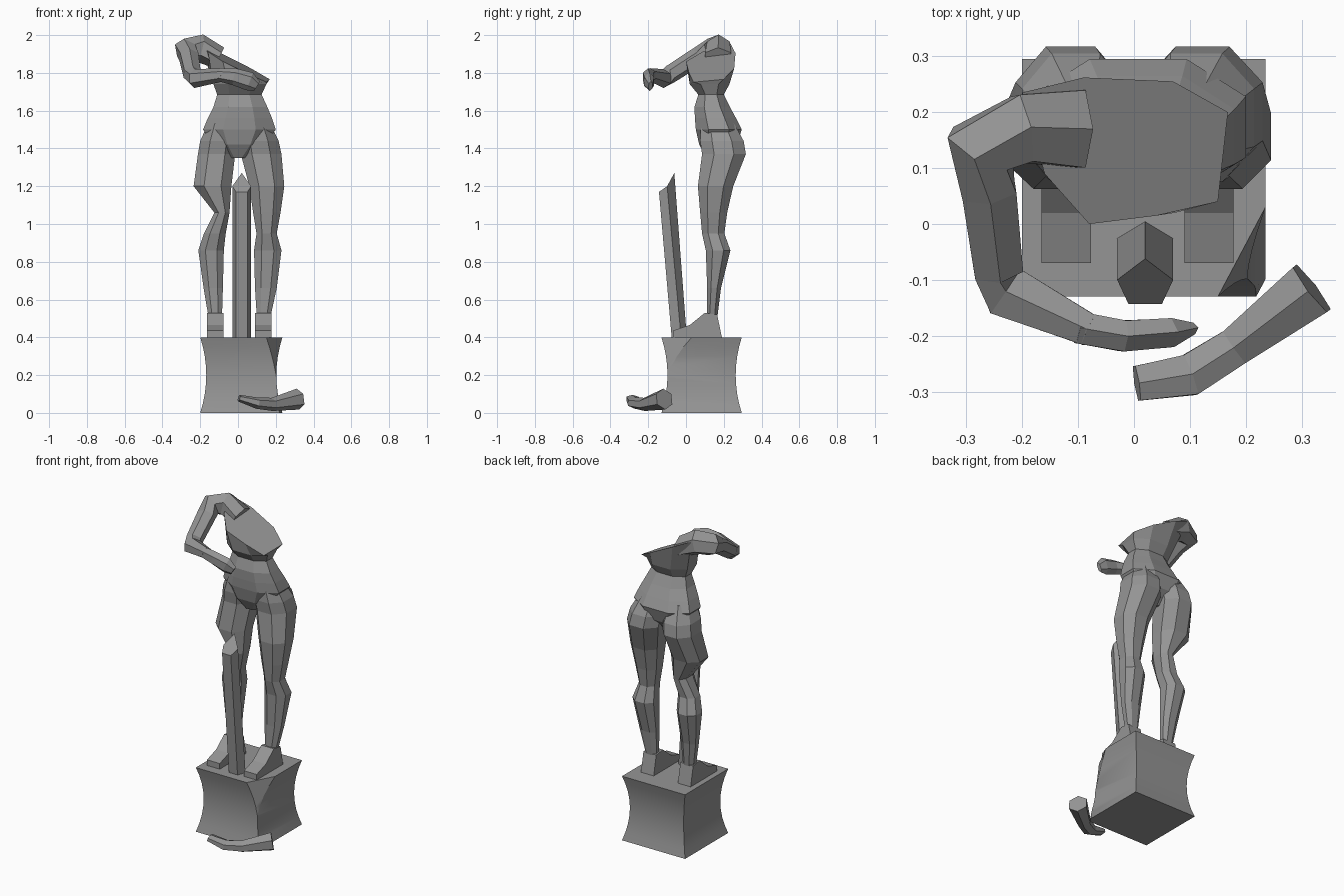
import bpy, bmesh, math
from mathutils import Vector

cube = bpy.data.objects.get("Cube")
if cube:
    bpy.data.objects.remove(cube, do_unlink=True)

stone = bpy.data.materials.new("grey_stone")
stone.use_nodes = True
stone.diffuse_color = (0.3, 0.3, 0.3, 1)
stone.node_tree.nodes["Principled BSDF"].inputs["Base Color"].default_value = (0.3, 0.3, 0.3, 1)


def finish(name, bm, smooth=False):
    bmesh.ops.recalc_face_normals(bm, faces=bm.faces)
    mesh = bpy.data.meshes.new(name)
    bm.to_mesh(mesh)
    bm.free()
    mesh.materials.append(stone)
    obj = bpy.data.objects.new(name, mesh)
    bpy.context.collection.objects.link(obj)
    if smooth:
        bpy.ops.object.select_all(action='DESELECT')
        obj.select_set(True)
        bpy.context.view_layer.objects.active = obj
        bpy.ops.object.shade_smooth_by_angle(angle=math.radians(30))
    return obj


def loft(rings):
    """Skin a list of equal-length point rings and cap both ends."""
    bm = bmesh.new()
    loops = [[bm.verts.new(p) for p in ring] for ring in rings]
    for a, b in zip(loops, loops[1:]):
        for i in range(len(a)):
            j = (i + 1) % len(a)
            bm.faces.new((a[i], a[j], b[j], b[i]))
    bm.faces.new(loops[0])
    bm.faces.new(loops[-1])
    return bm


K = 0.45
OCTAGON = [(1, -K), (1, K), (K, 1), (-K, 1), (-1, K), (-1, -K), (-K, -1), (K, -1)]


def section(z, x0, x1, y0, y1, shape=OCTAGON):
    """Level ring filling the given x and y extents."""
    return [Vector(((x0 + x1) / 2 + u * (x1 - x0) / 2,
                    (y0 + y1) / 2 + v * (y1 - y0) / 2, z)) for u, v in shape]


def limb(name, path, sides=6):
    """Faceted tube; each path entry is x, y, z, half width, half height."""
    pts = [Vector(p[:3]) for p in path]
    rings = []
    for i, p in enumerate(pts):
        t = (pts[min(i + 1, len(pts) - 1)] - pts[max(i - 1, 0)]).normalized()
        side = t.cross(Vector((0, 0, 1))).normalized()
        up = side.cross(t)
        w, h = path[i][3:]
        angles = [math.tau * (k + 0.5) / sides for k in range(sides)]
        rings.append([p + side * w * math.cos(a) + up * h * math.sin(a) for a in angles])
    return finish(name, loft(rings))


# Pedestal with hollowed sides and a broken front corner
SQUARE = [(-1, -1), (1, -1), (1, 1), (-1, 1)]
rings = []
for k in range(9):
    z = 0.4 * k / 8
    d = 0.032 * (1 - abs(k / 4 - 1) ** 2)
    rings.append(section(z, -0.2 + d, 0.235 - d, -0.13 + d, 0.295 - d, SQUARE))
bm = loft(rings)
a, b, c = Vector((0.15, -0.13, 0.4)), Vector((0.235, 0.03, 0.4)), Vector((0.203, -0.098, 0.19))
normal = (b - a).cross(c - a).normalized()
if normal.x < 0:
    normal.negate()
cut = bmesh.ops.bisect_plane(bm, geom=bm.verts[:] + bm.edges[:] + bm.faces[:],
                             plane_co=a, plane_no=normal, clear_outer=True)
bmesh.ops.holes_fill(bm, edges=[e for e in cut["geom_cut"] if isinstance(e, bmesh.types.BMEdge)])
finish("pedestal", bm, smooth=True)

# Torso, ending in a slanted break across the left shoulder and neck
torso = [section(*r) for r in [
    (1.35, -0.045, 0.045, 0.11, 0.2),
    (1.42, -0.13, 0.14, 0.07, 0.27),
    (1.5, -0.185, 0.2, 0.052, 0.295),
    (1.56, -0.16, 0.18, 0.047, 0.265),
    (1.62, -0.13, 0.155, 0.045, 0.232),
    (1.685, -0.11, 0.125, 0.065, 0.2),
    (1.74, -0.13, 0.15, 0.02, 0.23),
]]
OUTLINE = [(0.15, 0.04), (0.168, 0.2), (0.07, 0.255), (-0.09, 0.262),
           (-0.2, 0.235), (-0.16, 0.09), (-0.08, 0.0), (0.04, 0.015)]
torso.append([Vector((x, y, 1.82 - 0.5 * x + 0.15 * y)) for x, y in OUTLINE])
finish("torso", loft(torso))

# Legs: height, outer and inner distance for right and left leg, front, back
LEG = [
    (1.54, 0.155, 0.03, 0.165, 0.03, 0.08, 0.25),
    (1.44, 0.2, 0.008, 0.215, 0.008, 0.075, 0.305),
    (1.37, 0.212, 0.015, 0.23, 0.015, 0.085, 0.317),
    (1.2, 0.235, 0.035, 0.245, 0.06, 0.063, 0.25),
    (1.06, 0.125, 0.045, 0.225, 0.08, 0.075, 0.218),
    (0.95, 0.18, 0.065, 0.205, 0.098, 0.085, 0.203),
    (0.86, 0.21, 0.075, 0.23, 0.085, 0.105, 0.235),
    (0.66, 0.182, 0.08, 0.205, 0.09, 0.112, 0.185),
    (0.5, 0.155, 0.085, 0.17, 0.1, 0.11, 0.165),
    (0.42, 0.155, 0.085, 0.17, 0.1, 0.11, 0.18),
]
FOOT = [(-0.07, 0.4), (-0.07, 0.435), (0.02, 0.465), (0.1, 0.53), (0.165, 0.52), (0.19, 0.4)]
for side, sign, col in (("right", -1, 1), ("left", 1, 3)):
    rings = [section(r[0], *sorted((sign * r[col], sign * r[col + 1])), r[5], r[6]) for r in LEG]
    finish(side + "_leg", loft(rings))
    inner, outer = (0.077, 0.165) if sign < 0 else (0.09, 0.178)
    finish(side + "_foot", loft([[(sign * x, y, z) for y, z in FOOT] for x in (inner, outer)]))

# Bent right arm reaching across the chest
limb("right_arm", [
    (-0.1, 0.17, 1.88, 0.08, 0.06),
    (-0.2, 0.17, 1.93, 0.07, 0.075),
    (-0.275, 0.135, 1.92, 0.07, 0.065),
    (-0.26, 0.06, 1.885, 0.056, 0.05),
    (-0.243, -0.08, 1.795, 0.05, 0.048),
    (-0.23, -0.12, 1.77, 0.055, 0.05),
    (-0.08, -0.19, 1.79, 0.033, 0.035),
])
limb("right_hand", [
    (-0.1, -0.185, 1.79, 0.033, 0.035),
    (-0.02, -0.2, 1.78, 0.032, 0.045),
    (0.06, -0.195, 1.755, 0.03, 0.05),
    (0.1, -0.188, 1.73, 0.012, 0.03),
])

# Leaning support post with a slanted tip
WIDTHS = (0, 0.05, 0.03, -0.03, -0.05)


def post_ring(back, mid, front):
    depth = (back, mid, front, front, mid)
    return [(0.02 + w, y, z) for w, (y, z) in zip(WIDTHS, depth)]


finish("support_post", loft([
    post_ring((0.005, 0.39), (-0.025, 0.39), (-0.075, 0.39)),
    post_ring((-0.062, 1.27), (-0.1, 1.2), (-0.143, 1.17)),
]))

# Broken left arm lying at the foot of the pedestal
limb("fallen_arm", [
    (0.005, -0.285, 0.078, 0.036, 0.018),
    (0.1, -0.27, 0.052, 0.043, 0.03),
    (0.18, -0.22, 0.045, 0.04, 0.035),
    (0.318, -0.115, 0.073, 0.058, 0.056),
])
